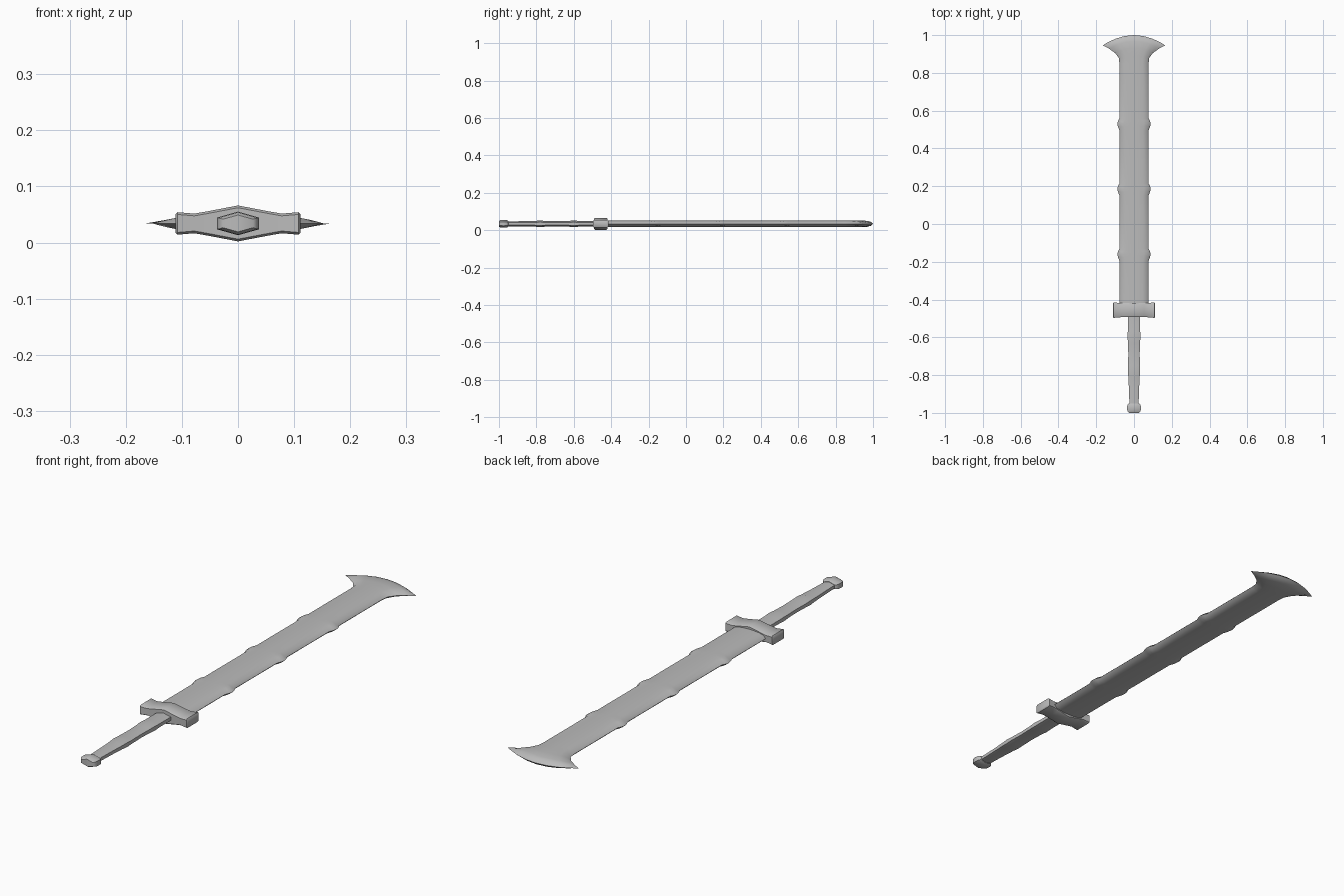
import bpy
from math import radians

cube = bpy.data.objects.get("Cube")
if cube:
    bpy.data.objects.remove(cube, do_unlink=True)

MID = 0.034  # height of the sword's middle plane

steel = bpy.data.materials.new("grey_steel")
steel.use_nodes = True
GREY = (0.5, 0.5, 0.5, 1)
steel.diffuse_color = GREY
steel.node_tree.nodes["Principled BSDF"].inputs["Base Color"].default_value = GREY


def loft(name, rings, angle, caps=True):
    """Skin a row of equal closed rings, and close both ends."""
    n = len(rings[0])
    verts = [p for ring in rings for p in ring]
    faces = []
    for r in range(len(rings) - 1):
        for i in range(n):
            j = (i + 1) % n
            faces.append((r * n + i, r * n + j, r * n + n + j, r * n + n + i))
    if caps:
        faces += [tuple(reversed(range(n))), tuple(range(len(verts) - n, len(verts)))]
    mesh = bpy.data.meshes.new(name)
    mesh.from_pydata(verts, [], faces)
    mesh.validate()
    mesh.materials.append(steel)
    obj = bpy.data.objects.new(name, mesh)
    bpy.context.collection.objects.link(obj)
    bpy.ops.object.select_all(action="DESELECT")
    obj.select_set(True)
    bpy.context.view_layer.objects.active = obj
    # weld coincident points and make normals face outwards
    bpy.ops.object.mode_set(mode="EDIT")
    bpy.ops.mesh.select_all(action="SELECT")
    bpy.ops.mesh.remove_doubles(threshold=0.0001)
    bpy.ops.mesh.normals_make_consistent(inside=False)
    bpy.ops.object.mode_set(mode="OBJECT")
    bpy.ops.object.shade_smooth_by_angle(angle=radians(angle))
    return obj


# Blade: lens-shaped section, knobbed edges, flared and curved tip
HALF = [(1, 0), (0.85, 0.6), (0.6, 0.85), (0.3, 0.97), (0, 1)]
UPPER = HALF + [(-u, h) for u, h in reversed(HALF[:-1])]
SECTION = UPPER + [(u, -h) for u, h in reversed(UPPER[1:-1])]


def blade_ring(y, width, height, bend=0):
    return [(u * width, y + bend * (1 - u * u), MID + h * height) for u, h in SECTION]


rows = [(-0.43, 0.077, 0.018)]
for knob in (-0.16, 0.185, 0.53):
    rows += [(knob + dy, w, 0.018) for dy, w in
             ((-0.035, 0.077), (-0.015, 0.085), (0, 0.088), (0.015, 0.085), (0.03, 0.077))]
rows += [(0.85, 0.077, 0.018), (0.88, 0.081, 0.018, 0.01), (0.905, 0.1, 0.018, 0.025),
         (0.928, 0.132, 0.016, 0.04), (0.94, 0.153, 0.01, 0.05), (0.946, 0.165, 0, 0.054)]
loft("blade", [blade_ring(*row) for row in rows], 40, caps=False)


# Guard: flared ends, peaked middle, softened front and back rims
def guard_ring(x, depth, height):
    rim = 0.006
    half = [(depth - rim, height), (depth, height - 0.004),
            (depth, 0.004 - height), (depth - rim, -height)]
    return [(x, -0.456 + s * y, MID + s * z) for s in (1, -1) for y, z in half]


side = [(0.111, 0.036, 0.017), (0.108, 0.041, 0.02), (0.078, 0.038, 0.0175),
        (0.055, 0.037, 0.0215), (0, 0.036, 0.032)]
stations = side + [(-x, d, h) for x, d, h in reversed(side[:-1])]
loft("guard", [guard_ring(*s) for s in stations], 35)


# Grip and pommel: six-sided sections with ridges above and below
def hex_ring(y, width, height):
    outline = [(0, 1), (1, 0.5), (1, -0.5), (0, -1), (-1, -0.5), (-1, 0.5)]
    return [(x * width, y, MID + z * height) for x, z in outline]


grip = [(-0.96, 0.024, 0.013), (-0.87, 0.027, 0.014), (-0.81, 0.03, 0.015),
        (-0.78, 0.032, 0.018), (-0.75, 0.032, 0.015), (-0.69, 0.03, 0.0145),
        (-0.63, 0.032, 0.015), (-0.6, 0.034, 0.018), (-0.57, 0.033, 0.015),
        (-0.48, 0.033, 0.014)]
loft("grip", [hex_ring(*r) for r in grip], 50)

pommel = [(-1.0, 0.027, 0.015), (-0.992, 0.035, 0.02), (-0.975, 0.037, 0.021),
          (-0.958, 0.035, 0.02), (-0.95, 0.027, 0.015)]
loft("pommel", [hex_ring(*r) for r in pommel], 50)
